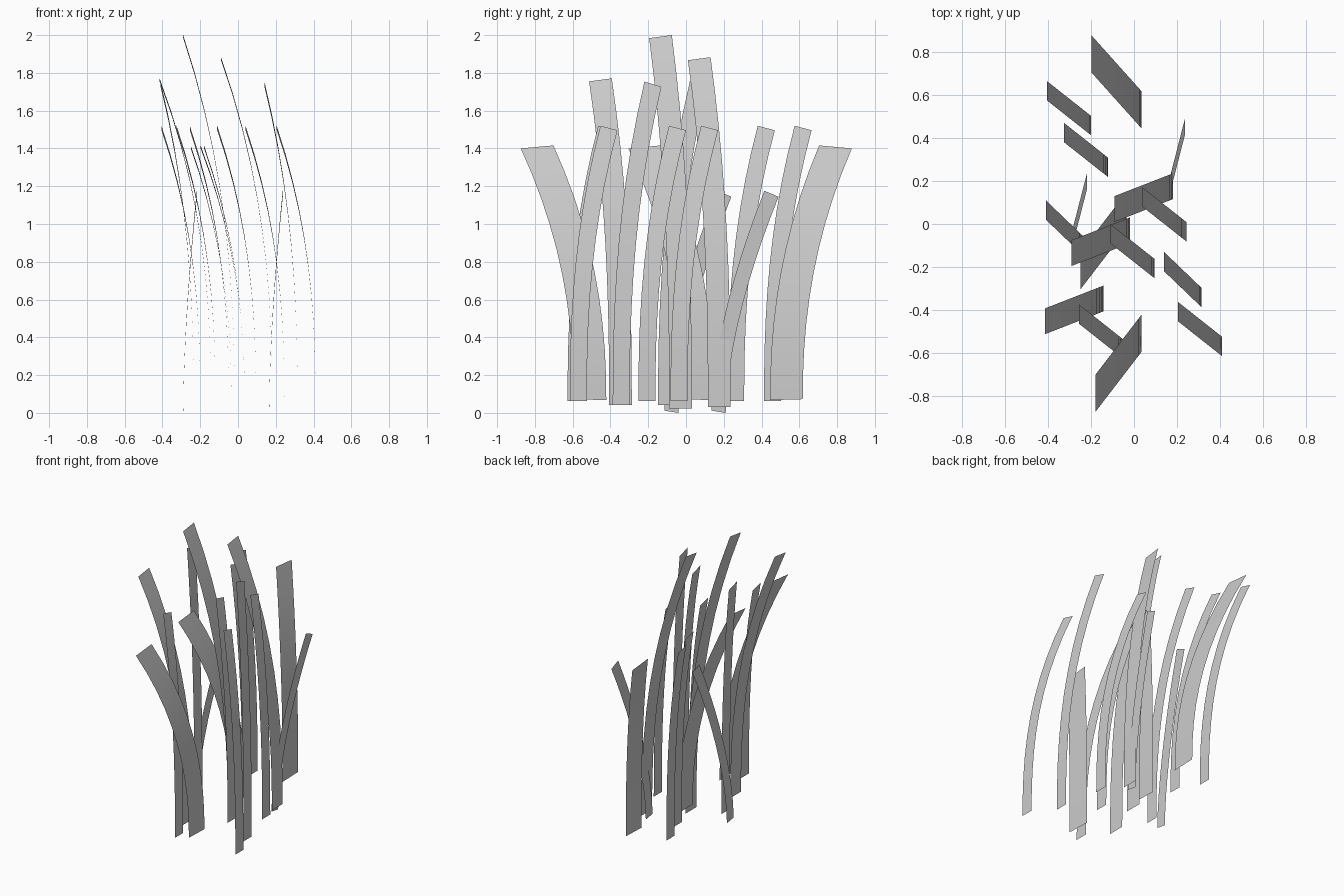
import bpy

if "Cube" in bpy.data.objects:
    bpy.data.objects.remove(bpy.data.objects["Cube"])

SEGMENTS = 10


def blade(name, base, tip, width, z0, z1, tilt0, tilt1, power):
    """Flat ribbon bending from base (x, y_low) to tip (x, y_low).
    z0 / z1 are mid heights, tilt is the rise from low-y to high-y corner."""
    verts, faces = [], []
    for i in range(SEGMENTS + 1):
        t = i / SEGMENTS
        f = t ** power
        x = base[0] + (tip[0] - base[0]) * f
        y = base[1] + (tip[1] - base[1]) * f
        z = z0 + (z1 - z0) * t
        half = (tilt0 + (tilt1 - tilt0) * t) / 2
        verts += [(x, y, z - half), (x, y + width, z + half)]
        if i:
            k = 2 * i
            faces.append((k - 2, k - 1, k + 1, k))
    mesh = bpy.data.meshes.new(name)
    mesh.from_pydata(verts, [], faces)
    for p in mesh.polygons:
        p.use_smooth = True
    ob = bpy.data.objects.new(name, mesh)
    bpy.context.collection.objects.link(ob)


def family(name, tips, offset, width, z0, tilt0, tilt1, power):
    """Repeat one blade shape; each tip is (x, y_low, z)."""
    for i, (x, y, z) in enumerate(tips, 1):
        low = z0[i - 1] if isinstance(z0, list) else z0
        blade(f"{name}_{i}", (x + offset[0], y + offset[1]), (x, y),
              width, low, z, tilt0, tilt1, power)


# Narrow medium blades
family("narrow_blade",
       [(-0.405, 0.575, 1.508), (-0.325, 0.38, 1.508), (-0.255, -0.465, 1.508),
        (-0.11, -0.09, 1.508), (0.04, 0.08, 1.508), (0.205, -0.453, 1.508)],
       (0.205, -0.162), 0.09, 0.062, 0.0, -0.024, 2.4)

# Narrow tall blades
family("tall_narrow_blade", [(-0.41, 0.02, 1.74), (0.14, -0.22, 1.74)],
       (0.175, -0.168), 0.09, 0.043, 0.0, -0.028, 2.4)

# Tall broad blades
family("tall_blade",
       [(-0.415, -0.513, 1.763), (-0.29, -0.195, 1.992), (-0.09, 0.01, 1.875)],
       (0.272, 0.106), 0.12, [0.043, 0.022, 0.032], 0.0, 0.016, 2.4)

# Wide outward-leaning blades
family("wide_blade_back", [(-0.198, 0.705, 1.408)],
       (0.233, -0.26), 0.173, 0.07, 0.005, -0.016, 2.2)
family("wide_blade_front", [(-0.18, -0.875, 1.408), (-0.25, -0.305, 1.408)],
       (0.215, 0.28), 0.173, 0.07, -0.005, 0.016, 2.2)

# Short thin blades
family("short_blade", [(0.237, 0.415, 1.16), (-0.218, 0.165, 1.16)],
       (-0.072, -0.28), 0.075, 0.006, -0.012, -0.032, 1.65)
